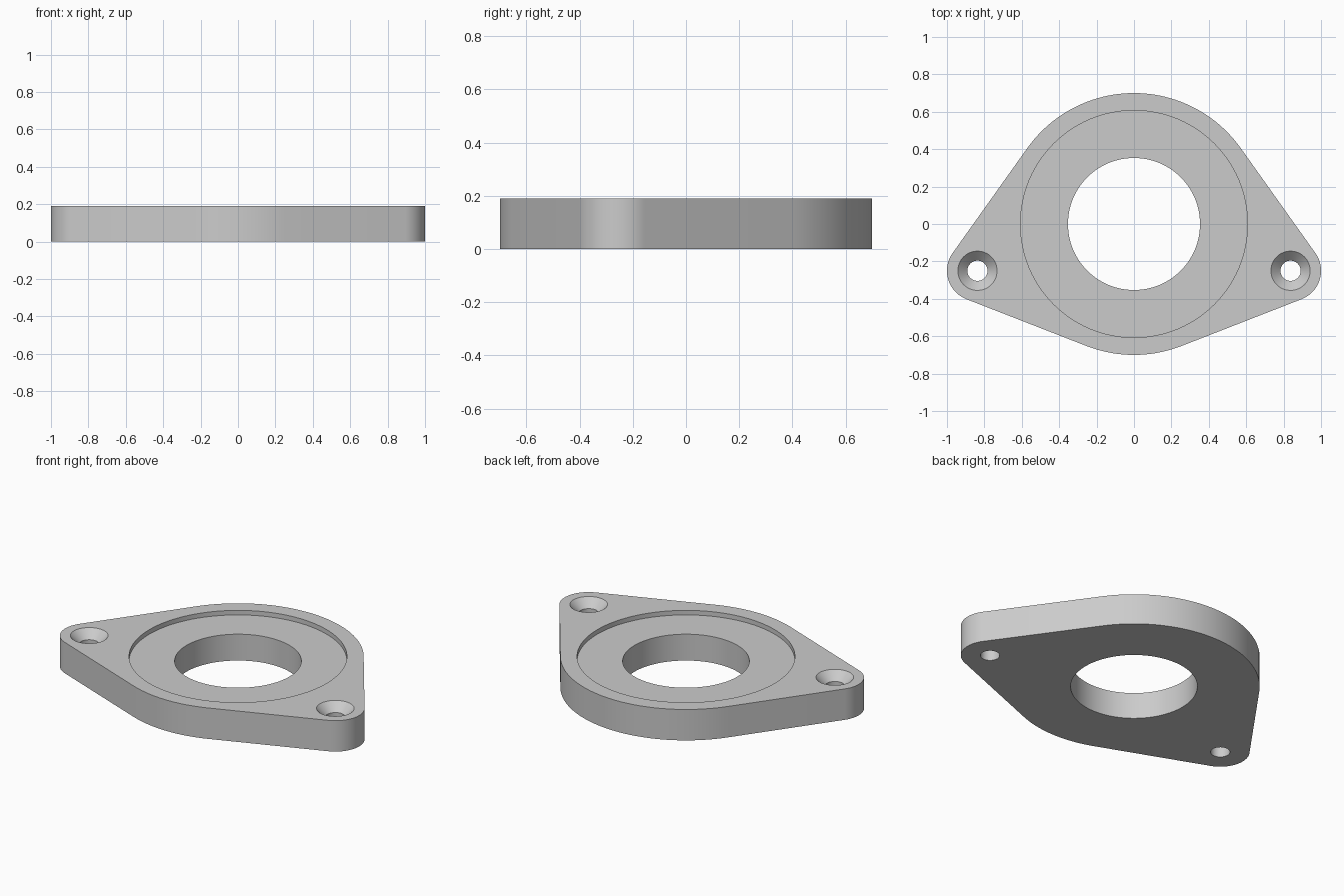
import bpy, bmesh
from math import sin, cos, pi, atan2, acos, hypot

cube = bpy.data.objects.get("Cube")
if cube:
    bpy.data.objects.remove(cube, do_unlink=True)

HEIGHT = 0.19
BODY_R, EAR_R = 0.70, 0.163
EAR_X, EAR_Y = 0.837, -0.25
RECESS_R, RECESS_DEPTH, BORE_R = 0.607, 0.028, 0.353
SINK_R, SCREW_R = 0.105, 0.054

grey = bpy.data.materials.new("light_grey")
grey.use_nodes = True
grey.diffuse_color = (0.6, 0.6, 0.6, 1)
grey.node_tree.nodes["Principled BSDF"].inputs["Base Color"].default_value = (0.6, 0.6, 0.6, 1)


def make_object(name, bm):
    bmesh.ops.recalc_face_normals(bm, faces=bm.faces)
    mesh = bpy.data.meshes.new(name)
    bm.to_mesh(mesh)
    bm.free()
    mesh.materials.append(grey)
    obj = bpy.data.objects.new(name, mesh)
    bpy.context.collection.objects.link(obj)
    return obj


def arc(cx, cy, r, start, end, steps):
    angles = [start + (end - start) * i / steps for i in range(steps + 1)]
    return [(cx + r * cos(a), cy + r * sin(a)) for a in angles]


def turned_cutter(name, x, y, profile, sides):
    """Solid of revolution from (radius, z) rings, bottom to top."""
    bm = bmesh.new()
    rings = [[bm.verts.new((x + r * cos(2 * pi * i / sides), y + r * sin(2 * pi * i / sides), z))
              for i in range(sides)] for r, z in profile]
    for low, high in zip(rings, rings[1:]):
        for i in range(sides):
            j = (i + 1) % sides
            bm.faces.new((low[i], low[j], high[j], high[i]))
    bm.faces.new(rings[0])
    bm.faces.new(rings[-1])
    cutter = make_object(name, bm)
    cutter.hide_render = True
    return cutter


# Plate outline: round body joined to two ears by tangent lines
ear_dir = atan2(EAR_Y, EAR_X)
spread = acos((BODY_R - EAR_R) / hypot(EAR_X, EAR_Y))
low, high = ear_dir - spread, ear_dir + spread
outline = (arc(EAR_X, EAR_Y, EAR_R, low, high, 24)
           + arc(0, 0, BODY_R, high, pi - high, 48)
           + arc(-EAR_X, EAR_Y, EAR_R, pi - high, pi - low, 24)
           + arc(0, 0, BODY_R, pi - low, 2 * pi + low, 20))
bm = bmesh.new()
base = bm.faces.new([bm.verts.new((x, y, 0)) for x, y in outline])
top = bmesh.ops.extrude_face_region(bm, geom=[base])["geom"]
bmesh.ops.translate(bm, vec=(0, 0, HEIGHT),
                    verts=[v for v in top if isinstance(v, bmesh.types.BMVert)])
plate = make_object("flange_plate", bm)

# Central bore with shallow recess, and countersunk screw holes
floor = HEIGHT - RECESS_DEPTH
sink_floor = HEIGHT - (SINK_R - SCREW_R)
over = 0.05
cutters = [turned_cutter("bore_cutter", 0, 0,
                         [(BORE_R, -over), (BORE_R, floor), (RECESS_R, floor),
                          (RECESS_R, HEIGHT + over)], 96)]
for side, label in ((1, "left"), (-1, "right")):
    cutters.append(turned_cutter(label + "_screw_hole_cutter", side * EAR_X, EAR_Y,
                                 [(SCREW_R, -over), (SCREW_R, sink_floor),
                                  (SINK_R + over, HEIGHT + over)], 48))
for cutter in cutters:
    mod = plate.modifiers.new(cutter.name, 'BOOLEAN')
    mod.operation = 'DIFFERENCE'
    mod.solver = 'EXACT'
    mod.object = cutter

# Bake the cuts, then drop the cutters
graph = bpy.context.evaluated_depsgraph_get()
cut_mesh = bpy.data.meshes.new_from_object(plate.evaluated_get(graph))
plate.modifiers.clear()
plate.data = cut_mesh
cut_mesh.name = "flange_plate"
for cutter in cutters:
    bpy.data.objects.remove(cutter, do_unlink=True)

# Smooth walls, crisp rims
bpy.ops.object.select_all(action='DESELECT')
plate.select_set(True)
bpy.context.view_layer.objects.active = plate
bpy.ops.object.shade_smooth_by_angle()
